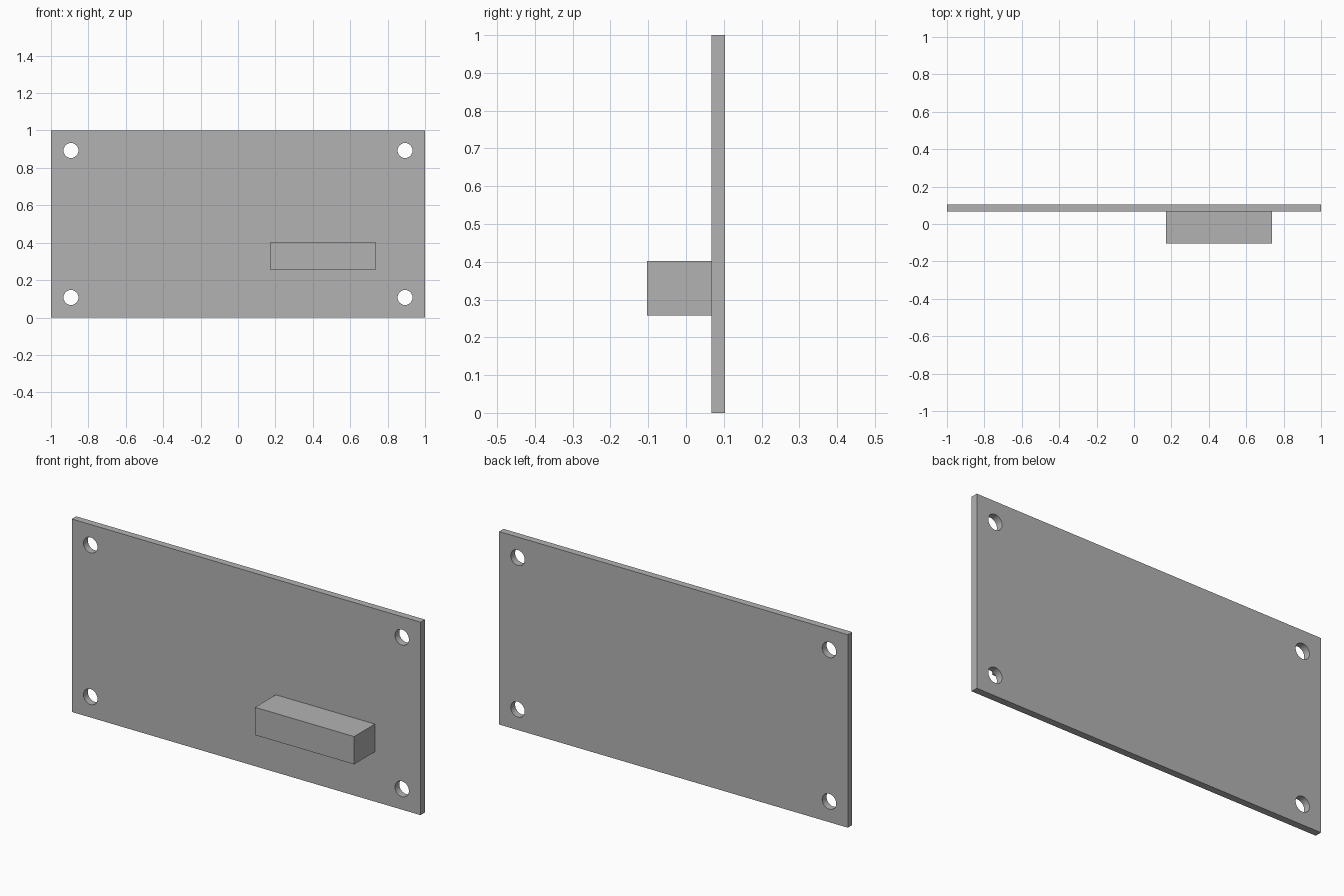
import bpy
from math import pi

cube = bpy.data.objects.get("Cube")
if cube:
    bpy.data.objects.remove(cube, do_unlink=True)

GREY = (0.45, 0.45, 0.45, 1)
grey = bpy.data.materials.new("plain grey")
grey.use_nodes = True
grey.diffuse_color = GREY
grey.node_tree.nodes["Principled BSDF"].inputs["Base Color"].default_value = GREY


def box(name, low, high):
    """Axis-aligned box between two corners."""
    centre = [(a + b) / 2 for a, b in zip(low, high)]
    bpy.ops.mesh.primitive_cube_add(size=1, location=centre)
    ob = bpy.context.object
    ob.name = name
    ob.scale = [b - a for a, b in zip(low, high)]
    bpy.ops.object.transform_apply(location=False, rotation=False, scale=True)
    ob.data.materials.append(grey)
    return ob


FRONT, BACK = 0.067, 0.103

# Upright panel and the block on its front
panel = box("panel", (-1, FRONT, 0), (1, BACK, 1))
box("front_block", (0.17, -BACK, 0.258), (0.738, FRONT, 0.402))

# Round mounting holes through the four corners
inset = 0.107
for x in (inset - 1, 1 - inset):
    for z in (inset, 1 - inset):
        bpy.ops.mesh.primitive_cylinder_add(
            vertices=48, radius=0.04, depth=0.2,
            location=(x, (FRONT + BACK) / 2, z), rotation=(pi / 2, 0, 0))
        cutter = bpy.context.object
        cutter.name = "hole_cutter"
        cutter.hide_render = True
        cutter.data.materials.append(grey)
        cut = panel.modifiers.new("mounting_hole", 'BOOLEAN')
        cut.operation = 'DIFFERENCE'
        cut.solver = 'EXACT'
        cut.object = cutter
        bpy.context.view_layer.objects.active = panel
        bpy.ops.object.modifier_apply(modifier=cut.name)
        bpy.data.objects.remove(cutter, do_unlink=True)

# Smooth hole walls, sharp panel edges
bpy.ops.object.select_all(action='DESELECT')
panel.select_set(True)
bpy.context.view_layer.objects.active = panel
bpy.ops.object.shade_smooth_by_angle(angle=pi / 6)
